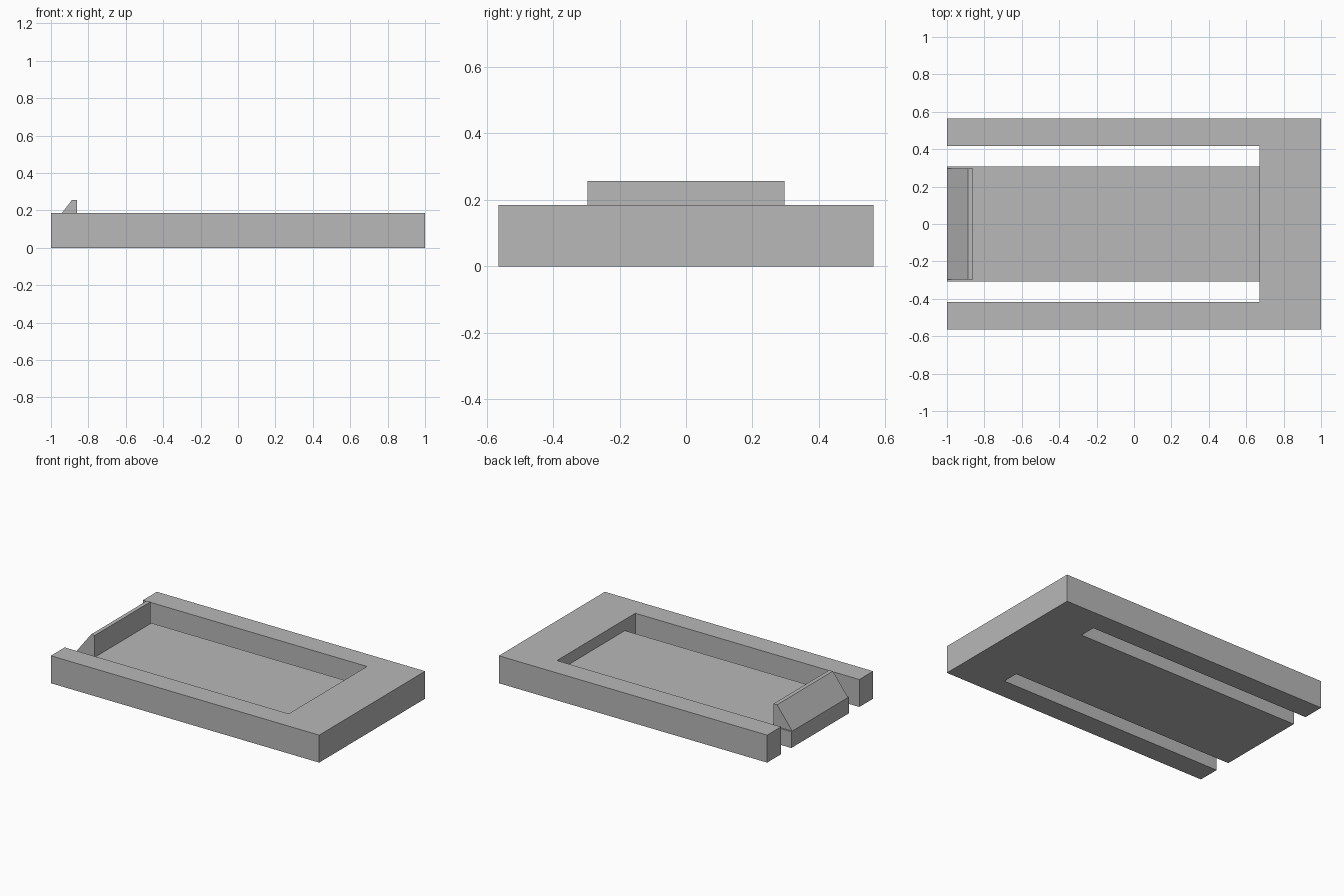
import bpy
import bmesh

cube = bpy.data.objects.get("Cube")
if cube:
    bpy.data.objects.remove(cube, do_unlink=True)

# Main dimensions
END = 1.0
HINGE = 0.67          # where the slots stop and the tongue begins
OUTER, INNER = 0.564, 0.417
TONGUE, CATCH = 0.307, 0.297
FLOOR, RIM, TOP = 0.11, 0.185, 0.257

grey = bpy.data.materials.new("plain grey")
grey.use_nodes = True
colour = (0.48, 0.48, 0.48, 1)
grey.diffuse_color = colour
grey.node_tree.nodes["Principled BSDF"].inputs["Base Color"].default_value = colour


def finish(bm, name):
    bmesh.ops.recalc_face_normals(bm, faces=bm.faces[:])
    mesh = bpy.data.meshes.new(name)
    bm.to_mesh(mesh)
    bm.free()
    mesh.materials.append(grey)
    obj = bpy.data.objects.new(name, mesh)
    bpy.context.collection.objects.link(obj)
    return obj


def raise_faces(bm, faces, height, keep):
    """Extrude faces upward and return the new top faces."""
    geom = bmesh.ops.extrude_face_region(bm, geom=faces, use_keep_orig=keep)["geom"]
    verts = [g for g in geom if isinstance(g, bmesh.types.BMVert)]
    bmesh.ops.translate(bm, verts=verts, vec=(0, 0, height))
    return [g for g in geom if isinstance(g, bmesh.types.BMFace)]


# Tray: U-shaped rim and thin flexible tongue in one solid
bm = bmesh.new()
half = [(END, OUTER), (-END, OUTER), (-END, INNER), (HINGE, INNER), (HINGE, TONGUE)]
outline = half + [(x, -y) for x, y in reversed(half)]
rim = [bm.verts.new((x, y, 0)) for x, y in outline]
tip = [bm.verts.new((-END, s * TONGUE, 0)) for s in (1, -1)]
base = [bm.faces.new(rim), bm.faces.new([rim[5], rim[4], tip[0], tip[1]])]
tops = raise_faces(bm, base, FLOOR, True)
rim_top = max(tops, key=lambda f: len(f.verts))
raise_faces(bm, [rim_top], RIM - FLOOR, False)
bmesh.ops.dissolve_limit(bm, angle_limit=0.01, verts=bm.verts[:], edges=bm.edges[:])
finish(bm, "slotted_tray")

# Catch: wedge across the free end of the tongue
bm = bmesh.new()
profile = [(-END, FLOOR), (-0.887, TOP), (-0.86, TOP), (-0.86, FLOOR)]
side = bm.faces.new([bm.verts.new((x, -CATCH, z)) for x, z in profile])
geom = bmesh.ops.extrude_face_region(bm, geom=[side], use_keep_orig=True)["geom"]
bmesh.ops.translate(bm, verts=[g for g in geom if isinstance(g, bmesh.types.BMVert)],
                    vec=(0, 2 * CATCH, 0))
finish(bm, "wedge_catch")
